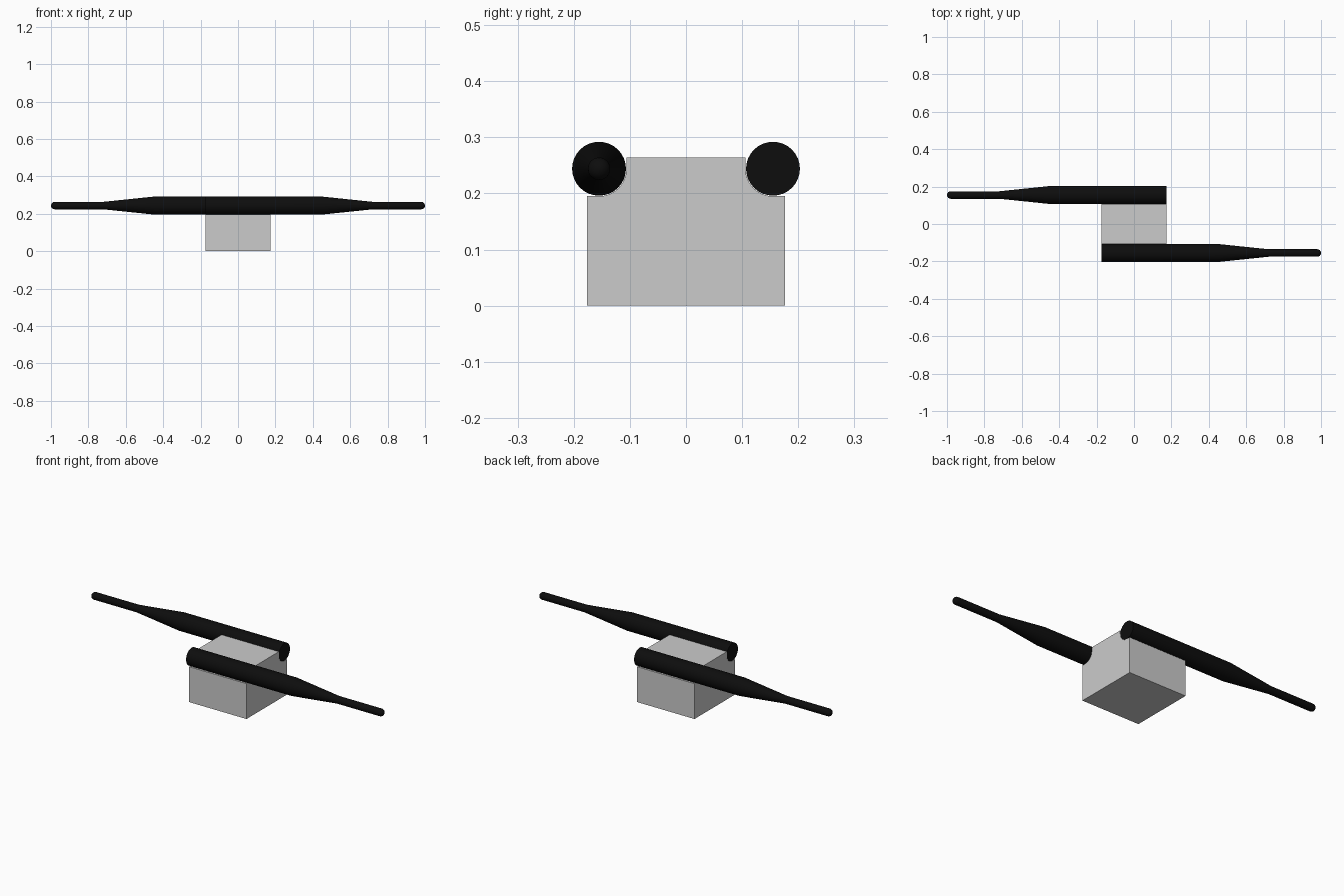
import bpy, bmesh, math

if "Cube" in bpy.data.objects:
    bpy.data.objects.remove(bpy.data.objects["Cube"])

HALF = 0.175          # half width of the block
CY, CZ = 0.155, 0.244 # cable axis
R = 0.048             # thick cable radius


def make_object(name, bm, mat=None):
    bmesh.ops.recalc_face_normals(bm, faces=bm.faces)
    me = bpy.data.meshes.new(name)
    bm.to_mesh(me)
    bm.free()
    ob = bpy.data.objects.new(name, me)
    bpy.context.collection.objects.link(ob)
    if mat:
        me.materials.append(mat)
    bpy.context.view_layer.objects.active = ob
    ob.select_set(True)
    bpy.ops.object.shade_smooth_by_angle(angle=math.radians(35))
    ob.select_set(False)
    return ob


black = bpy.data.materials.new("black_rubber")
black.diffuse_color = (0.004, 0.004, 0.004, 1)
black.use_nodes = True
black.node_tree.nodes["Principled BSDF"].inputs["Base Color"].default_value = black.diffuse_color

# Block: side profile with a concave cable seat along each upper edge
seat = 0.049
half = [(0.176, 0.0), (0.176, CZ - seat)]
for i in range(9):
    a = math.radians(270 - 90 * i / 8)
    half.append((CY + seat * math.cos(a), CZ + seat * math.sin(a)))
half.append((CY - seat, 0.264))
profile = half + [(-y, z) for y, z in reversed(half)]
bm = bmesh.new()
face = bm.faces.new([bm.verts.new((-HALF, y, z)) for y, z in profile])
ext = bmesh.ops.extrude_face_region(bm, geom=[face])
verts = [g for g in ext["geom"] if isinstance(g, bmesh.types.BMVert)]
bmesh.ops.translate(bm, verts=verts, vec=(2 * HALF, 0, 0))
make_object("splice_block", bm)


# Cable: thick sleeve tapering to a thin lead with a rounded tip
def cable(name, side):
    r = 0.02
    rings = [(-HALF, R), (0.45, R), (0.72, r)]
    for i in range(5):
        a = math.radians(80 * i / 4)
        rings.append((1 - r + r * math.sin(a), r * math.cos(a)))
    n = 32
    bm = bmesh.new()
    loops = []
    for x, rad in rings:
        loops.append([bm.verts.new((side * x, -side * CY + rad * math.cos(2 * math.pi * k / n),
                                    CZ + rad * math.sin(2 * math.pi * k / n))) for k in range(n)])
    for a, b in zip(loops, loops[1:]):
        for k in range(n):
            bm.faces.new((a[k], a[(k + 1) % n], b[(k + 1) % n], b[k]))
    bm.faces.new(loops[0])
    tip = bm.verts.new((side, -side * CY, CZ))
    for k in range(n):
        bm.faces.new((loops[-1][k], loops[-1][(k + 1) % n], tip))
    make_object(name, bm, black)


cable("front_cable", 1)
cable("back_cable", -1)
